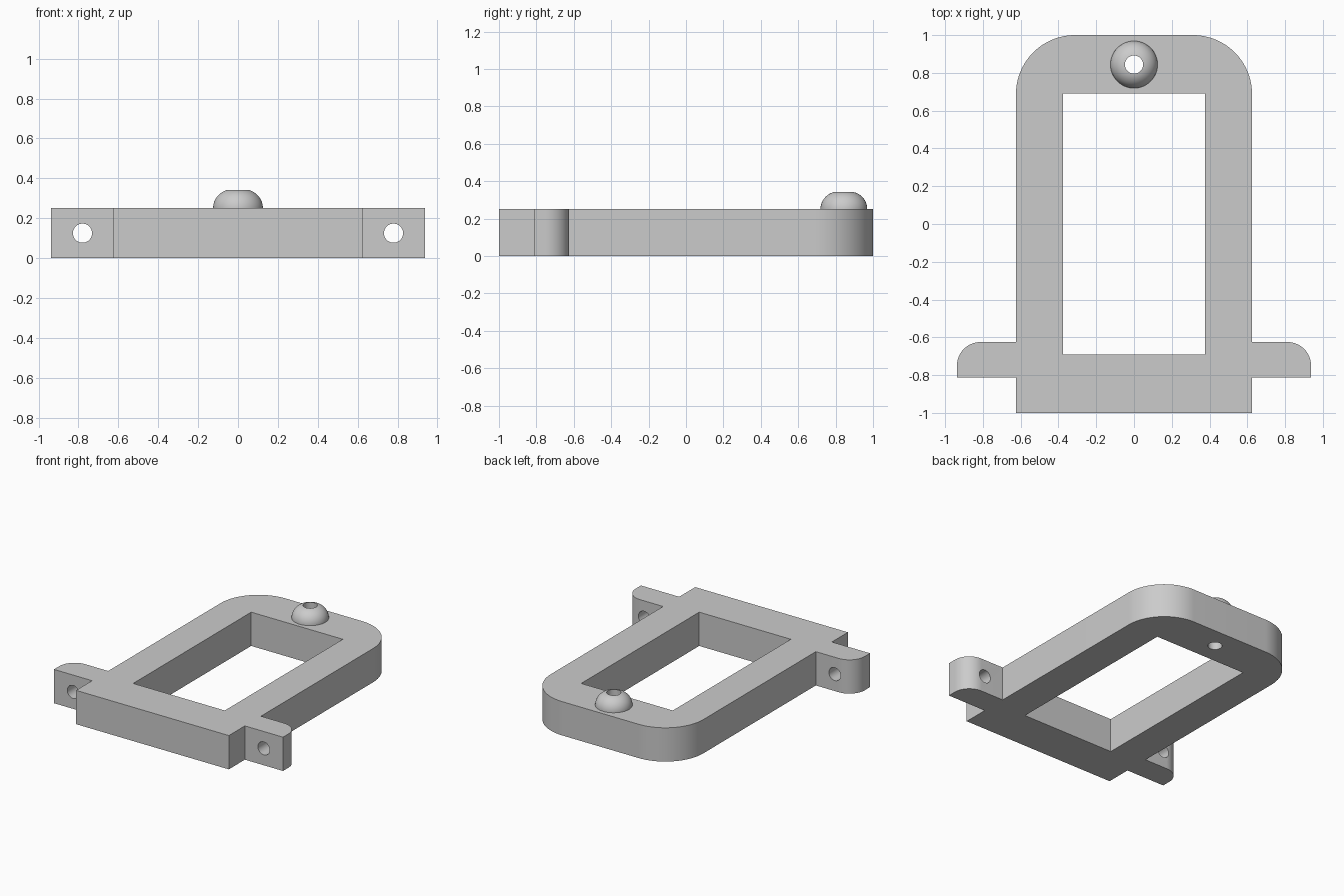
import bpy
import bmesh
from math import sin, cos, pi, radians
from mathutils import Matrix, Vector

default = bpy.data.objects.get("Cube")
if default:
    bpy.data.objects.remove(default, do_unlink=True)

THICK = 0.25
HOLE_R = 0.048
KNOB_Y = 0.844

grey = bpy.data.materials.new("plain grey")
grey.use_nodes = True
grey.diffuse_color = (0.6, 0.6, 0.6, 1)
grey.node_tree.nodes["Principled BSDF"].inputs["Base Color"].default_value = (0.6, 0.6, 0.6, 1)


def make_object(name, bm):
    bmesh.ops.recalc_face_normals(bm, faces=bm.faces)
    mesh = bpy.data.meshes.new(name)
    bm.to_mesh(mesh)
    bm.free()
    mesh.materials.append(grey)
    obj = bpy.data.objects.new(name, mesh)
    bpy.context.collection.objects.link(obj)
    return obj


def select_only(obj):
    bpy.ops.object.select_all(action="DESELECT")
    obj.select_set(True)
    bpy.context.view_layer.objects.active = obj


def prism(name, outline, z0, z1):
    bm = bmesh.new()
    base = bm.faces.new([bm.verts.new((x, y, z0)) for x, y in outline])
    side = bmesh.ops.extrude_face_region(bm, geom=[base], use_keep_orig=True)["geom"]
    top = [v for v in side if isinstance(v, bmesh.types.BMVert)]
    bmesh.ops.translate(bm, verts=top, vec=(0, 0, z1 - z0))
    return make_object(name, bm)


def cylinder(name, radius, depth, place):
    bm = bmesh.new()
    bmesh.ops.create_cone(bm, cap_ends=True, segments=48, radius1=radius,
                          radius2=radius, depth=depth, matrix=place)
    return make_object(name, bm)


def arc(cx, cy, r, a0, a1, n):
    angles = [radians(a0 + (a1 - a0) * i / n) for i in range(n + 1)]
    return [(cx + r * cos(a), cy + r * sin(a)) for a in angles]


def cut(target, cutter):
    cutter.hide_render = True
    mod = target.modifiers.new("cut", "BOOLEAN")
    mod.operation = "DIFFERENCE"
    mod.solver = "EXACT"
    mod.object = cutter
    select_only(target)
    bpy.ops.object.modifier_apply(modifier=mod.name)
    bpy.data.objects.remove(cutter, do_unlink=True)


# Frame outline with its two side lugs, mirrored from the left half
half = [(0.625, -1), (0.625, -0.8125), (0.9375, -0.8125)]
half += arc(0.8125, -0.75, 0.125, 0, 90, 16)
half += [(0.625, -0.625)]
half += arc(0.3125, 0.6875, 0.3125, 0, 90, 24)
outline = half + [(-x, y) for x, y in reversed(half)]
frame = prism("frame", outline, 0, THICK)

# Rectangular window
w, h = 0.375, 0.69
cut(frame, prism("window_cutter", [(-w, -h), (w, -h), (w, h), (-w, h)], -0.1, 0.4))

# Bolt holes through the lugs
for side in (-1, 1):
    place = Matrix.Translation((side * 0.78, -0.72, THICK / 2)) @ Matrix.Rotation(pi / 2, 4, "X")
    cut(frame, cylinder("lug_hole_cutter", HOLE_R, 0.5, place))

# Vertical hole under the knob
cut(frame, cylinder("knob_hole_cutter", HOLE_R, 1, Matrix.Translation((0, KNOB_Y, 0))))

# Hollow domed knob, turned from its profile
bm = bmesh.new()
profile = [(HOLE_R, 0)] + [(r, z) for r, z in reversed(arc(0.031, 0, 0.094, 0, 79.6, 16))]
verts = [bm.verts.new((r, KNOB_Y, THICK + z)) for r, z in profile]
edges = [bm.edges.new(pair) for pair in zip(verts, verts[1:])]
bmesh.ops.spin(bm, geom=verts + edges, cent=Vector((0, KNOB_Y, 0)), axis=(0, 0, 1),
               angle=2 * pi, steps=48, use_merge=True)
bmesh.ops.remove_doubles(bm, verts=bm.verts, dist=0.0001)
knob = make_object("knob", bm)

# The open shell must face outward
if sum(f.normal.z * f.area for f in knob.data.polygons) < 0:
    knob.data.flip_normals()

for obj in (frame, knob):
    select_only(obj)
    bpy.ops.object.shade_smooth_by_angle(angle=radians(30))
